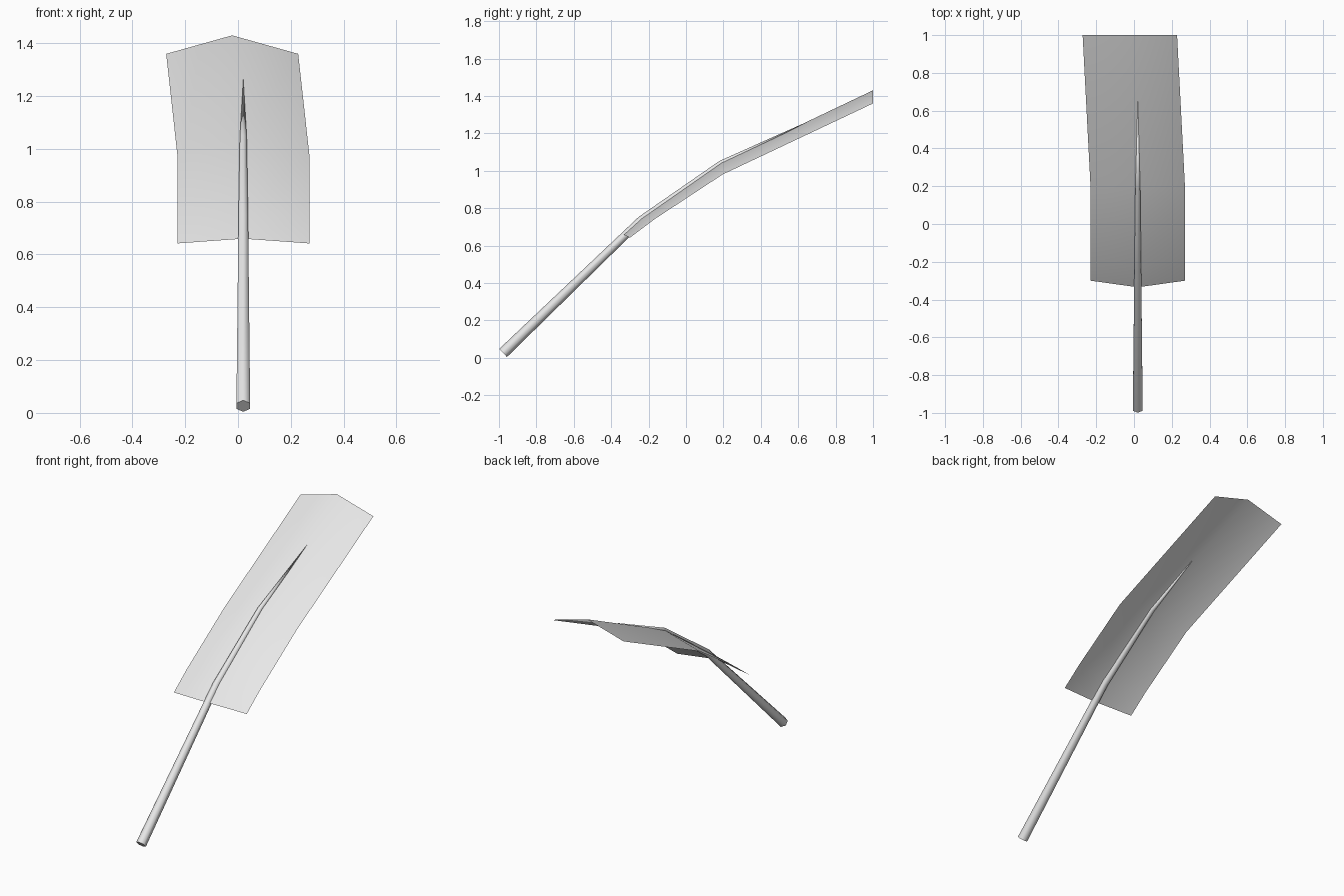
import bpy, bmesh, math
from mathutils import Vector

cube = bpy.data.objects.get("Cube")
if cube:
    bpy.data.objects.remove(cube, do_unlink=True)

GREY = (0.8, 0.8, 0.8, 1.0)
mat = bpy.data.materials.new("light grey")
mat.use_nodes = True
mat.diffuse_color = GREY
mat.node_tree.nodes["Principled BSDF"].inputs["Base Color"].default_value = GREY


def finish(bm, name, angle):
    """Turn a bmesh into a smooth-shaded object."""
    mesh = bpy.data.meshes.new(name)
    bm.to_mesh(mesh)
    bm.free()
    mesh.materials.append(mat)
    obj = bpy.data.objects.new(name, mesh)
    bpy.context.collection.objects.link(obj)
    bpy.ops.object.select_all(action="DESELECT")
    obj.select_set(True)
    bpy.context.view_layer.objects.active = obj
    bpy.ops.object.shade_smooth_by_angle(angle=math.radians(angle))
    return obj


# Leaf blade: thin folded sheet, rows of (centre x, ridge y, ridge z, edge y, edge z)
HALF_WIDTH = 0.25
rows = [
    (0.02, -0.335, 0.66, -0.30, 0.642),
    (0.02, -0.235, 0.75, -0.17, 0.74),
    (0.02, 0.19, 1.045, 0.195, 0.98),
    (-0.022, 1.0, 1.43, 1.0, 1.36),
]
bm = bmesh.new()
grid = []
for cx, ry, rz, ey, ez in rows:
    grid.append([bm.verts.new(p) for p in (
        (cx - HALF_WIDTH, ey, ez), (cx, ry, rz), (cx + HALF_WIDTH, ey, ez))])
for low, high in zip(grid, grid[1:]):
    for i in range(2):
        bm.faces.new((low[i], low[i + 1], high[i + 1], high[i]))
finish(bm, "leaf_blade", 40)

# Stem: six-sided tapered tube along a bent path, ending in a point
path = [Vector(p) for p in (
    (0.02, -0.978, 0.026), (0.02, -0.24, 0.737), (0.02, 0.187, 1.04))]
tip = Vector((0.02, 0.655, 1.265))
radii = (0.03, 0.021, 0.015)
SIDES = 6
bm = bmesh.new()
rings = []
points = path + [tip]
for i, (centre, radius) in enumerate(zip(path, radii)):
    ahead = (points[i + 1] - centre).normalized()
    behind = (centre - points[i - 1]).normalized() if i else ahead
    along = (ahead + behind).normalized()
    side = Vector((1, 0, 0))
    up = side.cross(along)
    rings.append([bm.verts.new(centre + radius * (
        up * math.cos(a) + side * math.sin(a)))
        for a in (math.tau * k / SIDES for k in range(SIDES))])
end = bm.verts.new(tip)
for k in range(SIDES):
    n = (k + 1) % SIDES
    for low, high in zip(rings, rings[1:]):
        bm.faces.new((low[k], low[n], high[n], high[k]))
    bm.faces.new((rings[-1][k], rings[-1][n], end))
bm.faces.new(rings[0])
bmesh.ops.recalc_face_normals(bm, faces=bm.faces)
finish(bm, "stem", 65)
